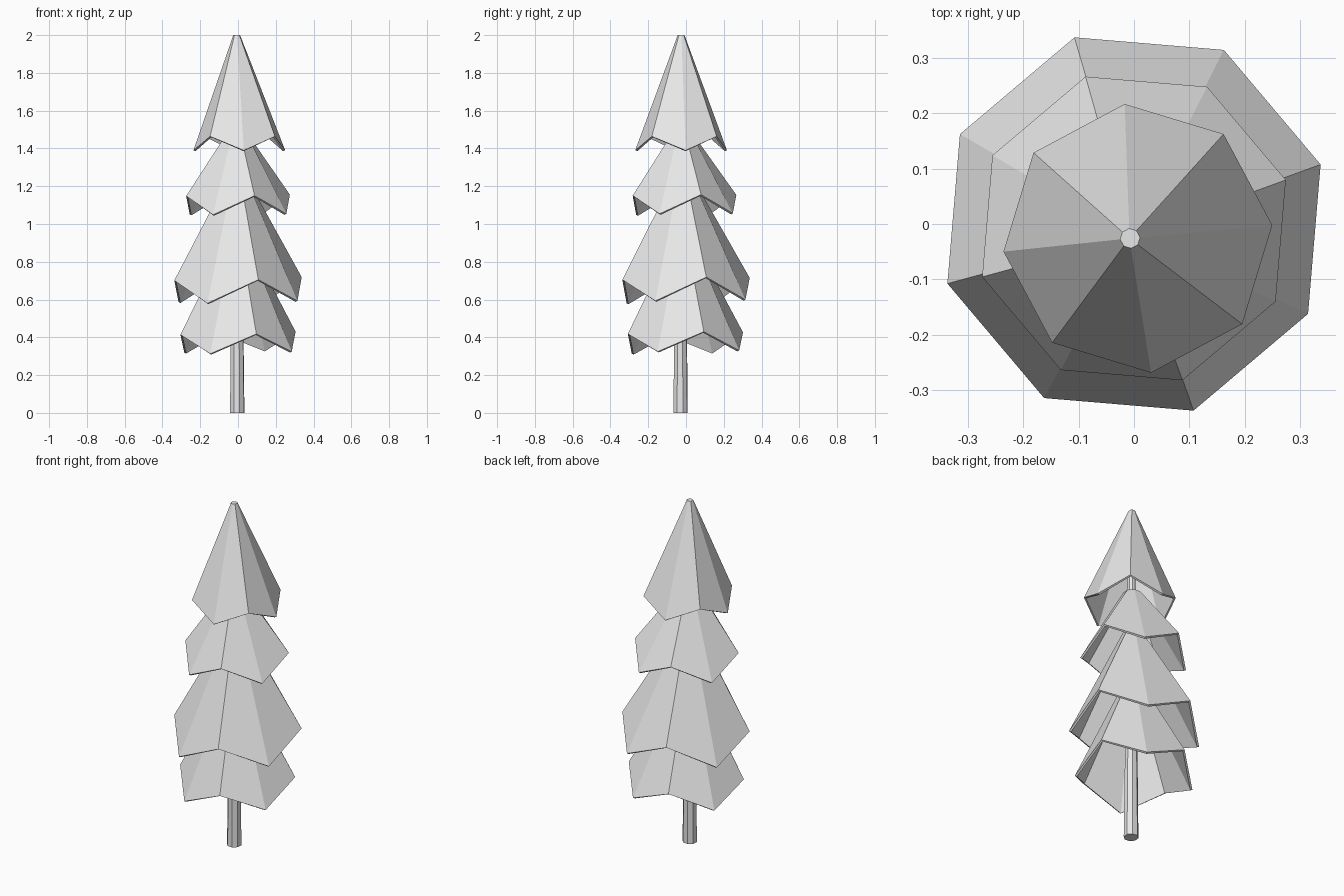
import bpy
import bmesh
from math import cos, sin, radians
from mathutils import Vector

SIDES = 8

cube = bpy.data.objects.get("Cube")
if cube:
    bpy.data.objects.remove(cube)

# One plain grey for the whole tree
grey = bpy.data.materials.new("plain_grey")
grey.use_nodes = True
grey.diffuse_color = (0.8, 0.8, 0.8, 1)
grey.node_tree.nodes["Principled BSDF"].inputs["Base Color"].default_value = grey.diffuse_color


def ring(bm, centre, radius, angle, heights, tilt=0.0):
    """Octagon whose corners alternate between the given heights."""
    verts = []
    for i in range(SIDES):
        a = radians(angle + i * 360 / SIDES)
        x, y = radius * cos(a), radius * sin(a)
        z = heights[i % len(heights)] + tilt * (x + y)
        verts.append(bm.verts.new((centre[0] + x, centre[1] + y, z)))
    return verts


def finish(bm, name):
    bmesh.ops.recalc_face_normals(bm, faces=bm.faces)
    mesh = bpy.data.meshes.new(name)
    bm.to_mesh(mesh)
    bm.free()
    mesh.materials.append(grey)
    obj = bpy.data.objects.new(name, mesh)
    bpy.context.collection.objects.link(obj)
    return obj


def bridge(bm, lower, upper):
    for i in range(SIDES):
        j = (i + 1) % SIDES
        bm.faces.new((lower[i], lower[j], upper[j], upper[i]))


def branch_tier(name, centre, radius, angle, heights, tilt, top_centre, top_radius, top_z):
    """Hollow cone with a zigzag hem and a small flat top."""
    bm = bmesh.new()
    hem = ring(bm, centre, radius, angle, heights, tilt)
    top = ring(bm, top_centre, top_radius, angle, [top_z])
    bridge(bm, hem, top)
    bm.faces.new(top)
    # Outward direction is set by the cap, which always faces up
    obj = finish(bm, name)
    shell = obj.modifiers.new("thin_shell", 'SOLIDIFY')
    shell.thickness = 0.012
    shell.offset = -1
    return obj


# Branch tiers, bottom to top
branch_tier("bottom_branches", (0, -0.003), 0.32, 17.7, (0.422, 0.322), 0.02,
            (-0.004, -0.015), 0.05, 0.93)
branch_tier("lower_branches", (0, 0), 0.354, 17.7, (0.71, 0.59), 0.02,
            (-0.004, -0.015), 0.05, 1.25)
branch_tier("upper_branches", (0, -0.008), 0.288, 17.7, (1.152, 1.053), 0.01,
            (-0.005, -0.02), 0.05, 1.49)
branch_tier("crown_branches", (0.007, -0.026), 0.244, 5.6, (1.39, 1.464), 0,
            (-0.007, -0.026), 0.018, 2.0)

# Slim tapering trunk running up inside the tiers
bm = bmesh.new()
foot = ring(bm, (-0.004, -0.029), 0.04, 17.7, [0])
tip = ring(bm, (-0.006, -0.026), 0.018, 17.7, [1.9])
bridge(bm, foot, tip)
bm.faces.new(foot)
bm.faces.new(tip)
finish(bm, "trunk")
